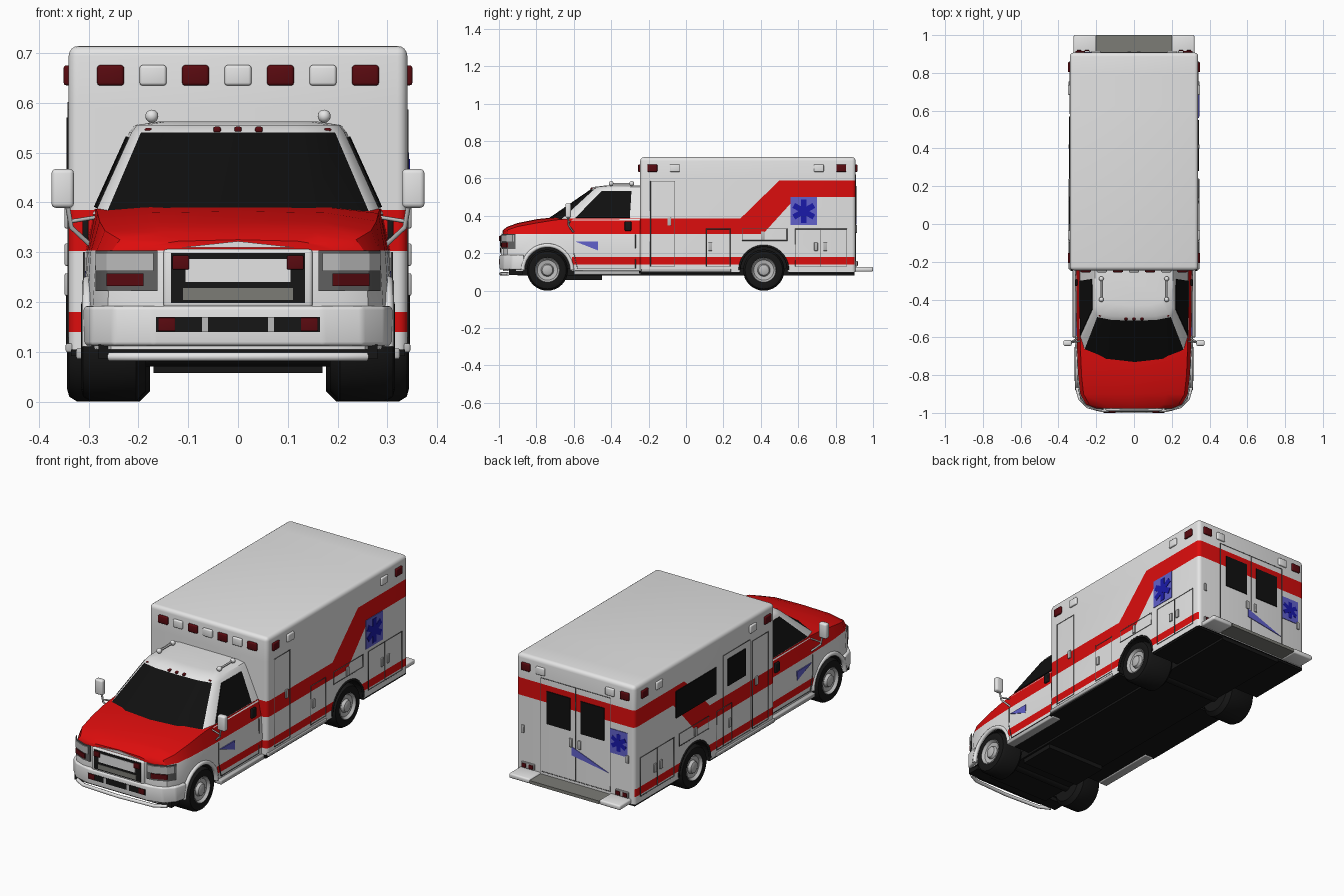
import bpy, bmesh, math
from mathutils import Vector, Matrix

if "Cube" in bpy.data.objects:
    bpy.data.objects.remove(bpy.data.objects["Cube"])


def material(name, *rgb):
    m = bpy.data.materials.new(name)
    m.use_nodes = True
    m.diffuse_color = (*rgb, 1)
    m.node_tree.nodes["Principled BSDF"].inputs["Base Color"].default_value = (*rgb, 1)
    return m


white = material("white paint", .78, .78, .78)
red = material("red paint", .72, .004, .004)
black = material("black rubber", .008, .008, .008)
glass = material("dark glass", .005, .005, .005)
lamp = material("lamp red", .1, .003, .005)
blue = material("deep blue", .01, .01, .4)
pale = material("pale blue", .12, .12, .6)
silver = material("silver", .5, .5, .5)
tread = material("tread grey", .2, .2, .18)
seam = material("seam grey", .12, .12, .12)


def finish(name, bm, mats, bevel=0, smooth=True):
    bmesh.ops.recalc_face_normals(bm, faces=bm.faces[:])
    if bevel:
        bmesh.ops.bevel(bm, geom=bm.edges[:], offset=bevel, segments=3, profile=.5, affect='EDGES')
    me = bpy.data.meshes.new(name)
    bm.to_mesh(me)
    bm.free()
    ob = bpy.data.objects.new(name, me)
    bpy.context.collection.objects.link(ob)
    for m in mats:
        me.materials.append(m)
    if smooth:
        bpy.ops.object.select_all(action='DESELECT')
        ob.select_set(True)
        bpy.context.view_layer.objects.active = ob
        bpy.ops.object.shade_smooth_by_angle(angle=math.radians(35))
    return ob


def plate(name, pts, push, mat, bevel=0):
    """Polygon pushed along a vector into a solid."""
    bm = bmesh.new()
    f = bm.faces.new([bm.verts.new(p) for p in pts])
    top = bmesh.ops.extrude_face_region(bm, geom=[f])["geom"]
    bmesh.ops.translate(bm, vec=push, verts=[v for v in top if isinstance(v, bmesh.types.BMVert)])
    return finish(name, bm, [mat], bevel)


def box(name, c, size, mat, bevel=0):
    bm = bmesh.new()
    bmesh.ops.create_cube(bm, size=1, matrix=Matrix.Translation(c) @ Matrix.Diagonal((*size, 1)))
    return finish(name, bm, [mat], bevel)


def tube(name, pts, r, mat, closed=False):
    cu = bpy.data.curves.new(name, 'CURVE')
    cu.dimensions, cu.bevel_depth, cu.bevel_resolution, cu.use_fill_caps = '3D', r, 2, True
    sp = cu.splines.new('POLY')
    sp.points.add(len(pts) - 1)
    for p, co in zip(sp.points, pts):
        p.co = (*co, 1)
    sp.use_cyclic_u = closed
    cu.materials.append(mat)
    ob = bpy.data.objects.new(name, cu)
    bpy.context.collection.objects.link(ob)
    bpy.ops.object.select_all(action='DESELECT')
    ob.select_set(True)
    bpy.context.view_layer.objects.active = ob
    bpy.ops.object.convert(target='MESH')


def lathe(name, profile, c, s, mat):
    """Revolve (offset, radius) points about the x axis."""
    bm = bmesh.new()
    vs = [bm.verts.new((s * x, 0, r)) for x, r in profile]
    es = [bm.edges.new(e) for e in zip(vs, vs[1:])]
    bmesh.ops.spin(bm, geom=vs + es, axis=(1, 0, 0), cent=(0, 0, 0), angle=math.tau, steps=32)
    bmesh.ops.remove_doubles(bm, verts=bm.verts[:], dist=1e-5)
    bmesh.ops.translate(bm, vec=c, verts=bm.verts[:])
    return finish(name, bm, [mat])


def paint(bm, cuts, rule):
    """Cut along planes, then colour faces by rule."""
    for co, no in cuts:
        bmesh.ops.bisect_plane(bm, geom=bm.verts[:] + bm.edges[:] + bm.faces[:], plane_co=co, plane_no=no)
    bm.normal_update()
    for f in bm.faces:
        c = f.calc_center_median()
        f.material_index = 2 if f.normal.z < -.5 else int(rule(c.y, c.z))


def cut_arches(body, y, r):
    for s in (-1, 1):
        bm = bmesh.new()
        mat = Matrix.Translation((s * .29, y, .11)) @ Matrix.Rotation(math.pi / 2, 4, 'Y')
        bmesh.ops.create_cone(bm, cap_ends=True, segments=40, radius1=r, radius2=r, depth=.25, matrix=mat)
        for f in bm.faces:
            f.material_index = 2
        cutter = finish("arch_cutter", bm, [white, red, black], smooth=False)
        mod = body.modifiers.new("arch", 'BOOLEAN')
        mod.operation, mod.object = 'DIFFERENCE', cutter
        bpy.ops.object.select_all(action='DESELECT')
        body.select_set(True)
        bpy.context.view_layer.objects.active = body
        bpy.ops.object.modifier_apply(modifier=mod.name)
        bpy.data.objects.remove(cutter)
    bpy.ops.object.shade_smooth_by_angle(angle=math.radians(35))


def zcut(*zs):
    return [((0, 0, z), (0, 0, 1)) for z in zs]


def clamp(t):
    return max(0, min(1, t))


# Rear compartment with the rising stripe
def stripe(y, z):
    lo, hi = .302 + .198 * clamp((y - .41) / .18), .385 + .205 * clamp((y - .29) / .21)
    return lo < z < hi or (.14 < z < .18 and y < .9)


bm = bmesh.new()
bmesh.ops.create_cube(bm, size=1, matrix=Matrix.Translation((0, .331, .407)) @ Matrix.Diagonal((.68, 1.152, .614, 1)))
bmesh.ops.bevel(bm, geom=[e for e in bm.edges if max(v.co.z for v in e.verts) > .5], offset=.02, segments=4, profile=.5, affect='EDGES')
paint(bm, zcut(.14, .18, .302, .385, .5, .59) + [((0, .29, .385), (0, -.205, .21)), ((0, .41, .302), (0, -.198, .18))], stripe)
cut_arches(finish("rear_compartment", bm, [white, red, black]), .416, .128)

# Lower cab: hood, fenders and doors lofted along y
bm = bmesh.new()
rings = []
for y, w, zs, zc in [(-.978, .2, .312, .325), (-.955, .255, .325, .342), (-.9, .285, .343, .362), (-.8, .296, .362, .382),
                     (-.7, .3, .378, .393), (-.6, .303, .387, .396), (-.24, .306, .387, .396)]:
    half = [(w, .105), (w + .006, .2), (w, .3), (w - .018, zs), (w * .6, zc - .003)]
    ring = half + [(0, zc)] + [(-x, z) for x, z in reversed(half)]
    rings.append([bm.verts.new((x, y, z)) for x, z in ring])
for a, b in zip(rings, rings[1:]):
    for i in range(len(a)):
        j = (i + 1) % len(a)
        bm.faces.new((a[i], a[j], b[j], b[i]))
bm.faces.new(rings[0])
bm.faces.new(rings[-1])
bmesh.ops.recalc_face_normals(bm, faces=bm.faces[:])
paint(bm, zcut(.14, .18, .303) + [((0, -.61, 0), (0, 1, 0))], lambda y, z: z > .303 or (.14 < z < .18 and y > -.61))
cut_arches(finish("cab_body", bm, [white, red, black]), -.741, .128)

# Greenhouse: windshield, pillars and roof
bm = bmesh.new()
low = [(0, -.75), (.15, -.732), (.265, -.672), (.288, -.61), (.292, -.24)]
high = [(0, -.512), (.12, -.508), (.195, -.493), (.214, -.455), (.218, -.24)]


def full(half, z, k=1, dy=0):
    ring = [(x * k, y + (dy if y < -.3 else 0), z) for x, y in half]
    return ring + [(-x, y, z) for x, y, z in reversed(ring[1:])]


levels = [[bm.verts.new(p) for p in r] for r in (full(low, .376), full(high, .54), full(high, .555, .95, .02), full(high, .562, .75, .08))]
for n, (a, b) in enumerate(zip(levels, levels[1:])):
    for i in range(9):
        j = (i + 1) % 9
        f = bm.faces.new((a[i], a[j], b[j], b[i]))
        f.material_index = int(n == 0 and i in (0, 1, 7, 8))
bm.faces.new(levels[-1])
finish("cab_greenhouse", bm, [white, glass])

for s in (-1, 1):
    # Side window, set on the sloping door top
    corners = [Vector((s * x, y, z)) for (x, y), z in ((low[3], .376), (low[4], .376), (high[4], .54), (high[3], .54))]

    def on_door(u, v):
        return corners[0].lerp(corners[1], u).lerp(corners[3].lerp(corners[2], u), v)
    plate("side_window", [on_door(*p) for p in ((.02, .08), (.83, .08), (.77, .94), (.06, .94))], (s * .004, 0, .002), glass)

    # Mirrors, spotlights on the roof, fender lips, steps
    box("mirror", (s * .352, -.63, .428), (.045, .03, .078), white, .009)
    tube("mirror_arm", [(s * .292, -.6, .31), (s * .335, -.628, .35), (s * .352, -.635, .45)], .005, silver)
    tube("mirror_brace", [(s * .285, -.62, .37), (s * .335, -.628, .362)], .004, silver)
    tube("roof_bar", [(s * .173, y, .572) for y in (-.4, -.29)], .005, silver)
    for y in (-.4, -.29):
        bm = bmesh.new()
        bmesh.ops.create_uvsphere(bm, u_segments=16, v_segments=10, radius=.013, matrix=Matrix.Translation((s * .173, y, .573)))
        finish("roof_spotlight", bm, [white])
    arc = [math.radians(a) for a in range(0, 181, 12)]
    tube("fender_lip", [(s * .302, -.741 + .132 * math.cos(a), .11 + .132 * math.sin(a)) for a in arc], .011, white)
    tube("rear_arch_lip", [(s * .339, .416 + .13 * math.cos(a), .11 + .13 * math.sin(a)) for a in arc], .006, black)
    box("cab_step", (s * .3, -.42, .096), (.05, .36, .022), silver, .005)
    box("body_sill", (s * .338, -.0, .108), (.016, .48, .018), silver, .004)

    # Wheels
    for y, c, w in ((-.741, .25, .065), (.416, .26, .083)):
        lathe("tire", [(-w, 0), (-w, .09), (.02 - w, .11), (w - .02, .11), (w - .004, .1), (w, .085), (w - .004, .064), (w - .03, .06)], (s * c, y, .11), s, black)
        lathe("wheel_rim", [(w - .008, .069), (w, .064), (w - .014, .054), (w - .018, .034), (w - .004, .028), (w, .02), (w, 0)], (s * c, y, .11), s, silver)

    # Headlights and markers wrapping the nose
    for name, z0, z1, path, mat in (("headlight_bezel", .222, .303, [(.162, -.984), (.203, -.982), (.262, -.956), (.286, -.92)], seam),
                                    ("headlight", .262, .298, [(.17, -.988), (.204, -.986), (.264, -.959), (.286, -.928)], silver),
                                    ("marker_light", .232, .257, [(.19, -.988), (.204, -.986), (.264, -.959)], lamp)):
        for (xa, ya), (xb, yb) in zip(path, path[1:]):
            plate(name, [(s * xa, ya, z0), (s * xb, yb, z0), (s * xb, yb, z1), (s * xa, ya, z1)], (0, .008, 0), mat)
    box("grille_light", (s * .115, -.996, .279), (.034, .008, .028), lamp, .003)
    box("bumper_light", (s * .143, -.997, .155), (.034, .006, .027), lamp, .002)
    box("bumper_guard", (s * .066, -.997, .155), (.012, .006, .03), silver)
    box("tail_light", (s * .27, .91, .145), (.075, .012, .03), silver, .003)
    for x in (.25, .29):
        box("tail_lamp", (s * x, .916, .145), (.024, .008, .02), lamp, .002)

    # Side panels, latches and badges
    def side(y, z, d=.34):
        return (s * d, y, z)

    def rect(y0, y1, z0, z1, d=.34):
        return [side(y0, z0, d), side(y1, z0, d), side(y1, z1, d), side(y0, z1, d)]
    panels = [(-.19, -.06, .13, .585), (.11, .235, .13, .33), (.3, .54, .268, .332), (.585, .72, .13, .33), (.72, .86, .13, .33)]
    for p in panels + ([(-.04, .18, .13, .6)] if s < 0 else []):
        tube("panel_seam", rect(*p), .0025, seam, True)
    for y, z in ((-.09, .37), (.13, .235), (.41, .295), (.695, .235), (.745, .235)):
        box("latch", side(y, z, .344), (.008, .02, .045), silver, .003)
    tube("cab_door_seam", [(s * .309, y, z) for y, z in ((-.27, .3), (-.27, .12), (-.58, .12), (-.6, .2), (-.6, .3))], .002, seam)
    box("door_handle", (s * .306, -.31, .345), (.012, .035, .05), black, .004)
    plate("door_flash", [(s * .305, y, z) for y, z in ((-.59, .262), (-.47, .262), (-.47, .215))], (s * .006, 0, 0), pale)
    if s > 0:
        plate("badge_panel", rect(.56, .70, .35, .5), (.003, 0, 0), pale)
    else:
        for name, r in (("rear_side_window", (.24, .57, .425, .565)), ("side_door_window", (.0, .145, .43, .57))):
            plate(name, rect(*r), (-.004, 0, 0), glass)
    for y, m in ((-.18, lamp), (-.06, white), (.71, white), (.83, lamp)):
        box("side_lamp", side(y, .655, .343), (.014, .053, .04), m, .005)

    # Rear doors
    def back(x0, x1, z0, z1):
        return [(x0, .907, z0), (x1, .907, z0), (x1, .907, z1), (x0, .907, z1)]
    tube("rear_door_seam", back(0, s * .2, .135, .62), .0025, seam, True)
    plate("rear_window", back(s * .03, s * .165, .39, .56), (0, .004, 0), glass)
    box("rear_handle", (s * .025, .911, .33), (.018, .008, .045), silver, .003)
    box("rear_locker_latch", (s * .3, .911, .33), (.016, .008, .04), silver, .003)
    for x, m in ((.285, lamp), (.2, white)):
        box("rear_lamp", (s * x, .91, .655), (.05, .014, .04), m, .005)
    box("bumper_end", (s * .26, .95, .115), (.12, .1, .025), white, .008)


# Six-armed stars from three crossed bars
def star(name, c, u, out, r):
    for k in range(3):
        a = k * math.pi / 3
        v, h = (Vector(u) * math.sin(a) + Vector((0, 0, math.cos(a)))) * r, (Vector(u) * math.cos(a) - Vector((0, 0, math.sin(a)))) * r * .24
        plate(name, [Vector(c) + p for p in (v + h, h - v, -v - h, v - h)], Vector(out) * (.003 + k * .0003), blue)


star("side_star", (.342, .63, .425), (0, 1, 0), (1, 0, 0), .062)
plate("rear_badge_panel", [(x, .907, z) for x, z in ((-.2, .34), (-.3, .34), (-.3, .465), (-.2, .465))], (0, .003, 0), pale)
star("rear_star", (-.25, .908, .402), (1, 0, 0), (0, 1, 0), .045)
plate("rear_flash", [(x, .907, z) for x, z in ((.02, .31), (.02, .265), (-.19, .23))], (0, .003, 0), pale)

# Front warning lamps and roof markers
for i in range(-3, 4):
    box("front_lamp", (i * .0853, -.248, .655), (.054, .016, .041), lamp if i % 2 else white, .006)
for x, y, z in ((0, -.5, .546), (.042, -.5, .546), (-.042, -.5, .546), (.18, -.48, .543), (-.18, -.48, .543)):
    box("roof_marker", (x, y, z), (.015, .02, .012), lamp, .004)

# Grille, front bumper and tube guard
box("grille_surround", (0, -.975, .247), (.3, .03, .118), white, .008)
for name, x, z0, z1, d, m in (("grille_opening", .135, .198, .298, .004, black), ("grille_bar", .105, .24, .286, .006, white), ("grille_mesh", .11, .204, .228, .006, tread)):
    plate(name, [(-x, -.988, z0), (x, -.988, z0), (x, -.988, z1), (-x, -.988, z1)], (0, -d, 0), m)
plate("hood_chevron", [(-.12, -.978, .309), (.12, -.978, .309), (0, -.978, .322)], (0, -.004, 0), white)
edge = [(.17, -.996), (.25, -.975), (.295, -.93), (.312, -.865)]
plate("front_bumper", [(x, y, .112) for x, y in edge] + [(-x, y, .112) for x, y in reversed(edge)], (0, 0, .08), white, .008)
plate("bumper_slot", [(-.165, -.995, .14), (.165, -.995, .14), (.165, -.995, .17), (-.165, -.995, .17)], (0, -.003, 0), black)
tube("tube_guard", [(-.258, -.95, .09), (-.2, -.98, .09), (0, -.99, .09), (.2, -.98, .09), (.258, -.95, .09)], .009, white)

# Rear step and underside
box("rear_step", (0, .953, .113), (.4, .094, .016), tread)
box("valance", (0, -.91, .1), (.56, .07, .03), black)
box("chassis", (0, 0, .1), (.36, 1.8, .04), black)
box("crossmember", (0, -.55, .08), (.34, .2, .045), black)
for y0, y1, w in ((-.6, -.25, .29), (-.25, .285, .335), (.55, .9, .335)):
    box("floor", (0, (y0 + y1) / 2, .098), (2 * w, y1 - y0, .014), black)
for y in (-.741, .416):
    lathe("axle", [(-.2, 0), (-.2, .03), (.2, .03), (.2, 0)], (0, y, .1), 1, black)
